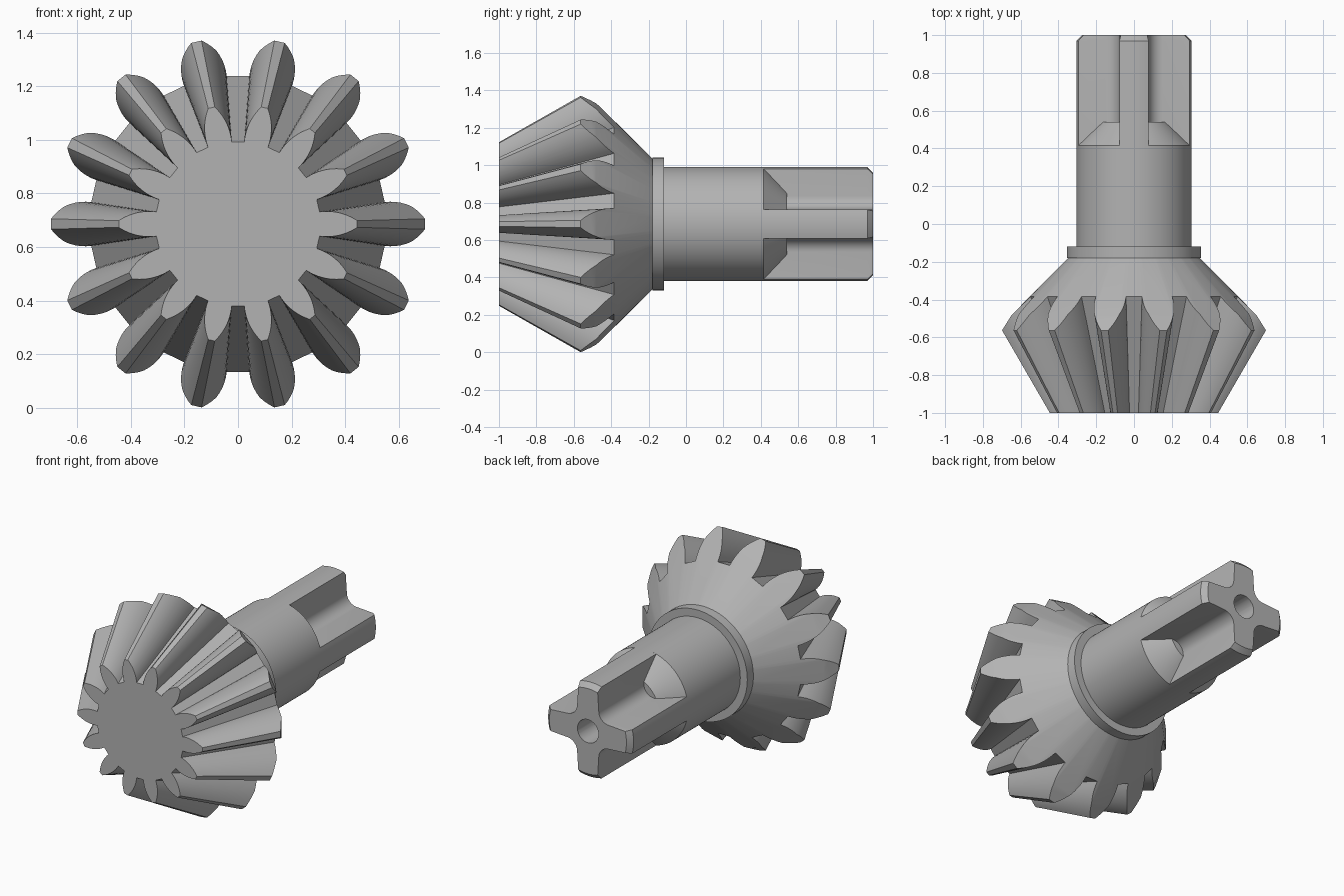
import bpy, bmesh
from math import sin, cos, pi, asin, radians, hypot, atan2

cube = bpy.data.objects.get("Cube")
if cube:
    bpy.data.objects.remove(cube, do_unlink=True)

AXIS_Z = 0.686
TEETH = 14
APEX = 1.77              # cone apex lies at y = -APEX
ROOT, KINK, TIP = 0.40, 0.504, 0.579   # cone slopes r / (y + APEX)

steel = bpy.data.materials.new("plain_grey")
steel.use_nodes = True
GREY = (0.45, 0.45, 0.45, 1)
steel.diffuse_color = GREY
steel.node_tree.nodes["Principled BSDF"].inputs["Base Color"].default_value = GREY


def polar(angle, r, y):
    return (r * cos(angle), y, AXIS_Z + r * sin(angle))


def ring(bm, points):
    return [bm.verts.new(polar(*p)) for p in points]


def bridge(bm, a, b):
    n = len(a)
    for i in range(n):
        j = (i + 1) % n
        bm.faces.new((a[i], a[j], b[j], b[i]))


def finish(bm, name, angle):
    bmesh.ops.recalc_face_normals(bm, faces=bm.faces)
    mesh = bpy.data.meshes.new(name)
    bm.to_mesh(mesh)
    bm.free()
    mesh.materials.append(steel)
    obj = bpy.data.objects.new(name, mesh)
    bpy.context.scene.collection.objects.link(obj)
    bpy.ops.object.select_all(action='DESELECT')
    obj.select_set(True)
    bpy.context.view_layer.objects.active = obj
    bpy.ops.object.shade_smooth_by_angle(angle=radians(angle))
    return obj


def lathe(name, profile, segments=96):
    bm = bmesh.new()
    rings = [ring(bm, [(2 * pi * i / segments, r, y) for i in range(segments)])
             for r, y in profile]
    for a, b in zip(rings, rings[1:]):
        bridge(bm, a, b)
    bm.faces.new(rings[0])
    bm.faces.new(rings[-1])
    return finish(bm, name, 30)


# Bevel gear: tooth outline swept towards the apex, trimmed by the back cone
def half_angle(k):
    return 0.148 - 0.12 * ((k - ROOT) / (TIP - ROOT)) ** 1.8


def back_y(k):
    return min((0.17 - APEX * k) / (1 + k), (0.368 - APEX * k) / (k + 0.5875))


STEPS = 5
slopes = [ROOT + (KINK - ROOT) * i / STEPS for i in range(STEPS)]
slopes += [KINK + (TIP - KINK) * i / STEPS for i in range(STEPS + 1)]
flank = [(-half_angle(k), k) for k in slopes]
tooth = flank + [(-a, k) for a, k in reversed(flank)]
outline = [(2 * pi * t / TEETH + a, k) for t in range(TEETH) for a, k in tooth]

bm = bmesh.new()
front = ring(bm, [(a, k * (APEX - 1), -1) for a, k in outline])
back = ring(bm, [(a, k * (APEX + back_y(k)), back_y(k)) for a, k in outline])
bridge(bm, front, back)
bm.faces.new(front)
# chamfered tooth ends above the back cone
count = len(tooth)
for t in range(TEETH):
    bm.faces.new(back[t * count + STEPS:(t + 1) * count - STEPS])
# back cone running down to the collar
keep = [i for i, (a, k) in enumerate(outline) if k <= KINK + 1e-6]
hub = ring(bm, [(outline[i][0], 0.35, -0.18) for i in keep])
bridge(bm, [back[i] for i in keep], hub)
bm.faces.new(hub)
finish(bm, "bevel_gear", 13)

# Collar and round shaft with a conical nose between the splines
lathe("collar", [(0.355, -0.18), (0.355, -0.118)])
lathe("shaft", [(0.305, -0.15), (0.305, 0.415), (0.18, 0.54)])

# Cross-shaped splined end with filleted grooves, chamfer and centre hole
R, HALF, CENTRE = 0.305, 0.077, 0.15
fillet = CENTRE - HALF
spread = asin(HALF / R)
cross = []
for q in range(4):
    turn = q * pi / 2
    cross += [(turn + spread * (i / 4 - 1), R) for i in range(9)]
    for i in range(11):
        a = -pi / 2 - i * pi / 20
        x, z = CENTRE + fillet * cos(a), CENTRE + fillet * sin(a)
        cross.append((turn + atan2(z, x), hypot(x, z)))

bm = bmesh.new()
sections = [ring(bm, [(a, r, y) for a, r in cross]) for y in (0.4, 0.97)]
sections.append(ring(bm, [(a, min(r, R - 0.03), 1) for a, r in cross]))
sections += [ring(bm, [(a, 0.075, y) for a, r in cross]) for y in (1, 0.6)]
for a, b in zip(sections, sections[1:]):
    bridge(bm, a, b)
bm.faces.new(sections[0])
bm.faces.new(sections[-1])
finish(bm, "splined_end", 30)
